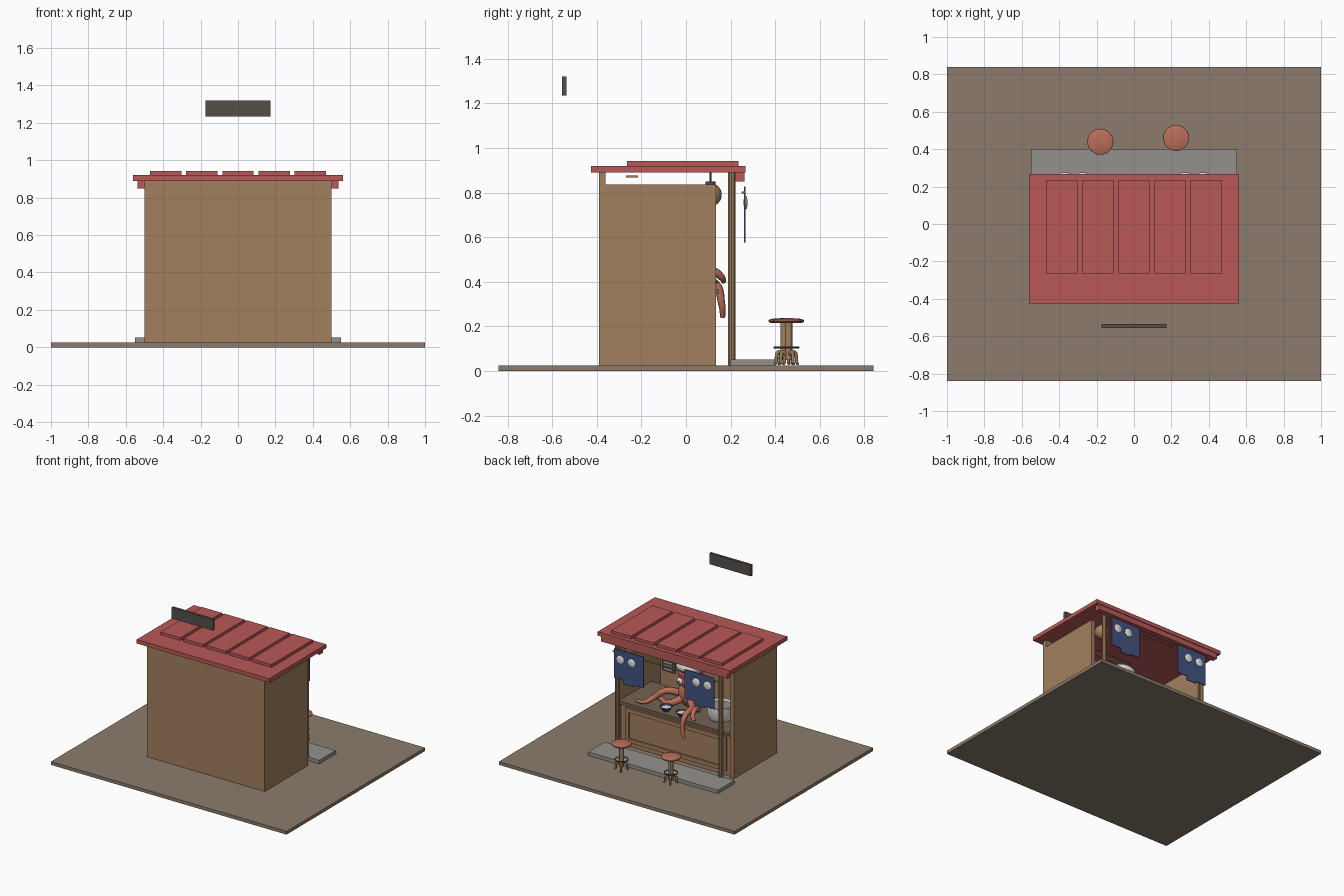
import bpy, bmesh, math
from mathutils import Vector

cube = bpy.data.objects.get("Cube")
if cube:
    bpy.data.objects.remove(cube, do_unlink=True)


def material(name, rgb):
    lin = [((c / 255 + 0.055) / 1.055) ** 2.4 for c in rgb] + [1]
    m = bpy.data.materials.new(name)
    m.use_nodes = True
    m.diffuse_color = lin
    m.node_tree.nodes["Principled BSDF"].inputs["Base Color"].default_value = lin
    return m


EARTH = material("earth", (140, 123, 108))
WOOD = material("wood", (162, 128, 94))
RED = material("roof red", (184, 89, 87))
STONE = material("stone grey", (147, 145, 141))
SKIN = material("terracotta", (187, 110, 90))
NAVY = material("navy cloth", (66, 84, 128))
CHAR = material("charcoal", (84, 78, 74))
WHITE = material("white", (226, 226, 224))
COUNTER = material("counter brown", (116, 98, 82))


def finish(name, bm, mat, smooth=False):
    me = bpy.data.meshes.new(name)
    bm.normal_update()
    bm.to_mesh(me)
    bm.free()
    me.materials.append(mat)
    ob = bpy.data.objects.new(name, me)
    bpy.context.collection.objects.link(ob)
    if smooth:
        bpy.ops.object.select_all(action='DESELECT')
        ob.select_set(True)
        bpy.context.view_layer.objects.active = ob
        bpy.ops.object.shade_smooth_by_angle()
    return ob


def box(name, x, y, z, mat):
    """Box from (min, max) ranges."""
    bm = bmesh.new()
    bmesh.ops.create_cube(bm, size=1)
    for v in bm.verts:
        v.co = [r[0] + (c + 0.5) * (r[1] - r[0]) for c, r in zip(v.co, (x, y, z))]
    return finish(name, bm, mat)


def ball(name, at, size, mat):
    bm = bmesh.new()
    bmesh.ops.create_uvsphere(bm, u_segments=24, v_segments=14, radius=1)
    for v in bm.verts:
        v.co = Vector(at) + v.co * Vector(size)
    return finish(name, bm, mat, True)


def lathe(name, at, profile, mat, n=24):
    """Spin (radius, height) points around a vertical axis."""
    bm = bmesh.new()
    vs = [bm.verts.new((r, 0, z)) for r, z in profile]
    es = [bm.edges.new(p) for p in zip(vs, vs[1:])]
    bmesh.ops.spin(bm, geom=vs + es, axis=(0, 0, 1), cent=(0, 0, 0),
                   angle=math.tau, steps=n, use_duplicate=False)
    bmesh.ops.remove_doubles(bm, verts=bm.verts, dist=1e-4)
    bmesh.ops.recalc_face_normals(bm, faces=bm.faces)
    bmesh.ops.translate(bm, verts=bm.verts, vec=at)
    return finish(name, bm, mat, True)


def tube(name, pts, r0, r1, mat, cyclic=False):
    """Tapered round tube along a smooth path."""
    cu = bpy.data.curves.new(name, 'CURVE')
    cu.dimensions = '3D'
    cu.bevel_depth = 1
    cu.bevel_resolution = 2
    cu.resolution_u = 6
    cu.use_fill_caps = True
    sp = cu.splines.new('BEZIER')
    sp.bezier_points.add(len(pts) - 1)
    sp.use_cyclic_u = cyclic
    for i, (bp, p) in enumerate(zip(sp.bezier_points, pts)):
        bp.co = p
        bp.handle_left_type = bp.handle_right_type = 'AUTO'
        bp.radius = r0 + (r1 - r0) * i / (len(pts) - 1)
    cu.materials.append(mat)
    ob = bpy.data.objects.new(name, cu)
    bpy.context.collection.objects.link(ob)
    return ob


# Ground and step
box("ground", (-1, 1), (-.84, .84), (0, .025), EARTH)
box("step", (-.55, .55), (.2, .4), (.025, .052), STONE)

# Walls, posts and eave beam
box("rear_wall", (-.5, .5), (-.39, -.36), (.025, .89), WOOD)
for s, side in ((1, "left"), (-1, "right")):
    box(side + "_wall", sorted((s * .5, s * .47)), (-.36, .135), (.025, .835), WOOD)
    lathe(side + "_post", (s * .44, .205, 0),
          [(0, .025), (.017, .025), (.017, .89), (0, .89)], WOOD, 10)
box("eave_beam", (-.537, .537), (.22, .262), (.85, .89), RED)

# Roof with raised panels
box("roof", (-.562, .562), (-.425, .267), (.89, .92), RED)
for i in range(5):
    cx = (i - 2) * .193
    box("roof_panel", (cx - .084, cx + .084), (-.265, .235), (.92, .942), RED)

# Floating sign
box("sign", (-.175, .175), (-.555, -.535), (1.235, 1.32), CHAR)

# Counter with framed front
box("counter_body", (-.47, .47), (-.24, .115), (.025, .345), WOOD)
box("counter_top", (-.47, .47), (-.25, .145), (.345, .368), COUNTER)
for z in ((.06, .09), (.29, .32)):
    box("counter_rail", (-.43, .43), (.115, .128), z, WOOD)
for x in ((-.43, -.4), (.4, .43)):
    box("counter_stile", x, (.115, .128), (.09, .29), WOOD)

# Curtains on a rod, each with two round marks
tube("curtain_rod", [(-.44, .255, .8), (.44, .255, .8)], .006, .006, WOOD)
for s in (1, -1):
    for i, low in enumerate((.605, .575, .59)):
        x = s * .3 + (1 - i) * .083
        box("curtain_strip", (x - .042, x + .042), (.261, .267), (low, .828), NAVY)
    for dx in (-.048, .048):
        ball("curtain_mark", (s * .322 + dx, .267, .755), (.032, .009, .032), WHITE)

# Hanging lantern
ball("lantern", (.385, .11, .79), (.05, .05, .052), WOOD)
lathe("lantern_cap", (.385, .11, 0), [(0, .832), (.022, .832), (.022, .85), (0, .85)], CHAR, 16)
tube("lantern_cord", [(.385, .11, .845), (.385, .11, .89)], .004, .004, CHAR)

# Menu boards and small high shelf on the rear wall
box("menu_board", (.34, .45), (-.36, -.35), (.42, .51), CHAR)
for z in (.44, .465, .49):
    box("menu_line", (.36, .43), (-.35, -.347), (z - .004, z + .004), WHITE)
box("red_plaque", (.25, .31), (-.36, -.35), (.43, .52), RED)
box("shelf", (-.15, .15), (-.27, -.215), (.868, .876), SKIN)

# Tentacled cook
C = (.03, -.1)
ball("cook_body", (*C, .46), (.09, .085, .11), SKIN)
ball("cook_head", (*C, .56), (.085, .08, .085), SKIN)
lathe("cook_hat_band", (*C, 0), [(.084, .585), (.086, .615), (.07, .625)], RED)
ball("cook_hat", (*C, .67), (.105, .1, .065), WHITE)
for dx in (-.04, .04):
    ball("cook_eye", (C[0] + dx, -.03, .56), (.026, .024, .026), WHITE)
    ball("cook_pupil", (C[0] + dx, -.009, .56), (.011, .007, .013), CHAR)
ARMS = [
    [(.07, -.08, .44), (.17, .0, .47), (.25, .04, .41), (.29, .09, .385), (.35, .1, .385)],
    [(.05, -.06, .43), (.14, .02, .39), (.22, -.02, .385), (.3, -.03, .39)],
    [(0, -.06, .42), (-.07, .03, .41), (-.08, .13, .39), (-.08, .16, .3), (-.1, .165, .24)],
    [(-.02, -.08, .44), (-.12, .03, .42), (-.15, .11, .45), (-.17, .16, .42), (-.19, .17, .4)],
    [(-.03, -.1, .44), (-.12, -.1, .5), (-.18, -.03, .53)],
]
for pts in ARMS:
    tube("cook_tentacle", pts, .03, .011, SKIN)

# Bowls and stock pot
for x, y in ((.105, .09), (-.036, .1)):
    lathe("bowl", (x, y, .368), [(0, 0), (.022, 0), (.045, .036), (.04, .036), (.036, .026)], NAVY)
    lathe("bowl_soup", (x, y, .368), [(.037, .026), (0, .028)], WHITE)
lathe("pot", (-.27, -.03, .368),
      [(0, 0), (.075, 0), (.092, .03), (.092, .1), (.1, .105), (.1, .112), (.086, .112), (.082, .09)], WHITE)
lathe("pot_broth", (-.27, -.03, .368), [(.085, .092), (0, .092)], STONE)

# Stools with domed seats, foot rings and curled feet
for x, y in ((-.18, .44), (.225, .46)):
    lathe("stool_seat", (x, y, 0),
          [(0, .216), (.062, .216), (.07, .222), (.069, .229), (.055, .234), (0, .238)], SKIN)
    lathe("stool_column", (x, y, 0), [(0, .05), (.017, .05), (.017, .217), (0, .217)], WOOD, 12)
    ring = [a * math.tau / 8 for a in range(8)]
    tube("stool_ring", [(x + .045 * math.cos(a), y + .045 * math.sin(a), .105) for a in ring],
         .004, .004, CHAR, True)
    for a in ring[::2]:
        path = ((.012, .075), (.03, .085), (.04, .06), (.042, .035), (.05, .032))
        tube("stool_foot", [(x + r * math.cos(a + .5), y + r * math.sin(a + .5), z)
                            for r, z in path], .009, .006, WOOD)
